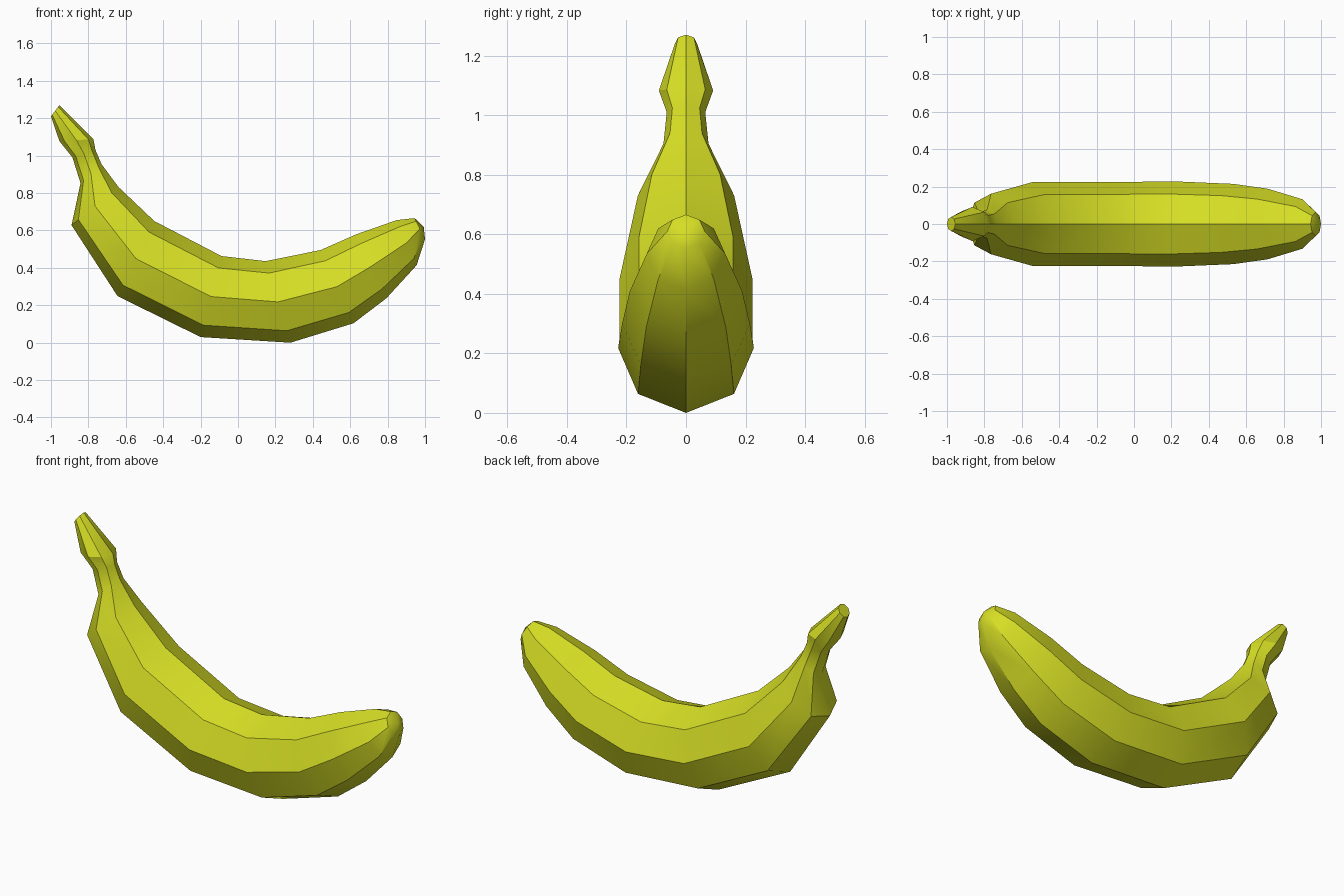
import bpy, bmesh, math
from mathutils import Vector

if "Cube" in bpy.data.objects:
    bpy.data.objects.remove(bpy.data.objects["Cube"])

SIDES = 8
# Cross-sections from stem to tip: inner (x, z) and outer (x, z) ridge points
SECTIONS = [
    (-0.955, 1.27, -1.00, 1.21),
    (-0.773, 1.088, -0.955, 1.078),
    (-0.762, 1.03, -0.885, 0.99),
    (-0.73, 0.955, -0.842, 0.853),
    (-0.639, 0.832, -0.89, 0.628),
    (-0.447, 0.65, -0.644, 0.249),
    (-0.088, 0.463, -0.20, 0.03),
    (0.147, 0.436, 0.28, 0.0),
    (0.441, 0.495, 0.618, 0.104),
    (0.634, 0.58, 0.794, 0.238),
    (0.848, 0.655, 0.955, 0.414),
    (0.944, 0.666, 1.0, 0.553),
]


def add_ring(bm, ix, iz, ox, oz):
    """Regular octagon whose first and fifth corners are the ridge points."""
    inner, outer = Vector((ix, 0, iz)), Vector((ox, 0, oz))
    centre, arm = (inner + outer) / 2, (inner - outer) / 2
    side = Vector((0, arm.length, 0))
    angles = [math.tau * i / SIDES for i in range(SIDES)]
    return [bm.verts.new(centre + arm * math.cos(a) + side * math.sin(a)) for a in angles]


# Faceted body lofted through the sections
bm = bmesh.new()
rings = [add_ring(bm, *s) for s in SECTIONS]
for a, b in zip(rings, rings[1:]):
    for i in range(SIDES):
        j = (i + 1) % SIDES
        bm.faces.new((a[i], a[j], b[j], b[i]))

# Flat stem cut and slightly domed tip
bm.faces.new(rings[0])
tip = bm.verts.new((0.993, 0, 0.619))
for i in range(SIDES):
    bm.faces.new((rings[-1][i], rings[-1][(i + 1) % SIDES], tip))
bmesh.ops.recalc_face_normals(bm, faces=bm.faces)

mesh = bpy.data.meshes.new("banana")
bm.to_mesh(mesh)
bm.free()
banana = bpy.data.objects.new("banana", mesh)
bpy.context.collection.objects.link(banana)

# Yellow-green peel
peel = bpy.data.materials.new("peel")
peel.diffuse_color = (0.67, 0.73, 0.018, 1)
peel.use_nodes = True
peel.node_tree.nodes["Principled BSDF"].inputs["Base Color"].default_value = peel.diffuse_color
mesh.materials.append(peel)

# Smooth along the length, crisp lengthwise ridges
bpy.context.view_layer.objects.active = banana
banana.select_set(True)
bpy.ops.object.shade_smooth_by_angle(angle=math.radians(33))
